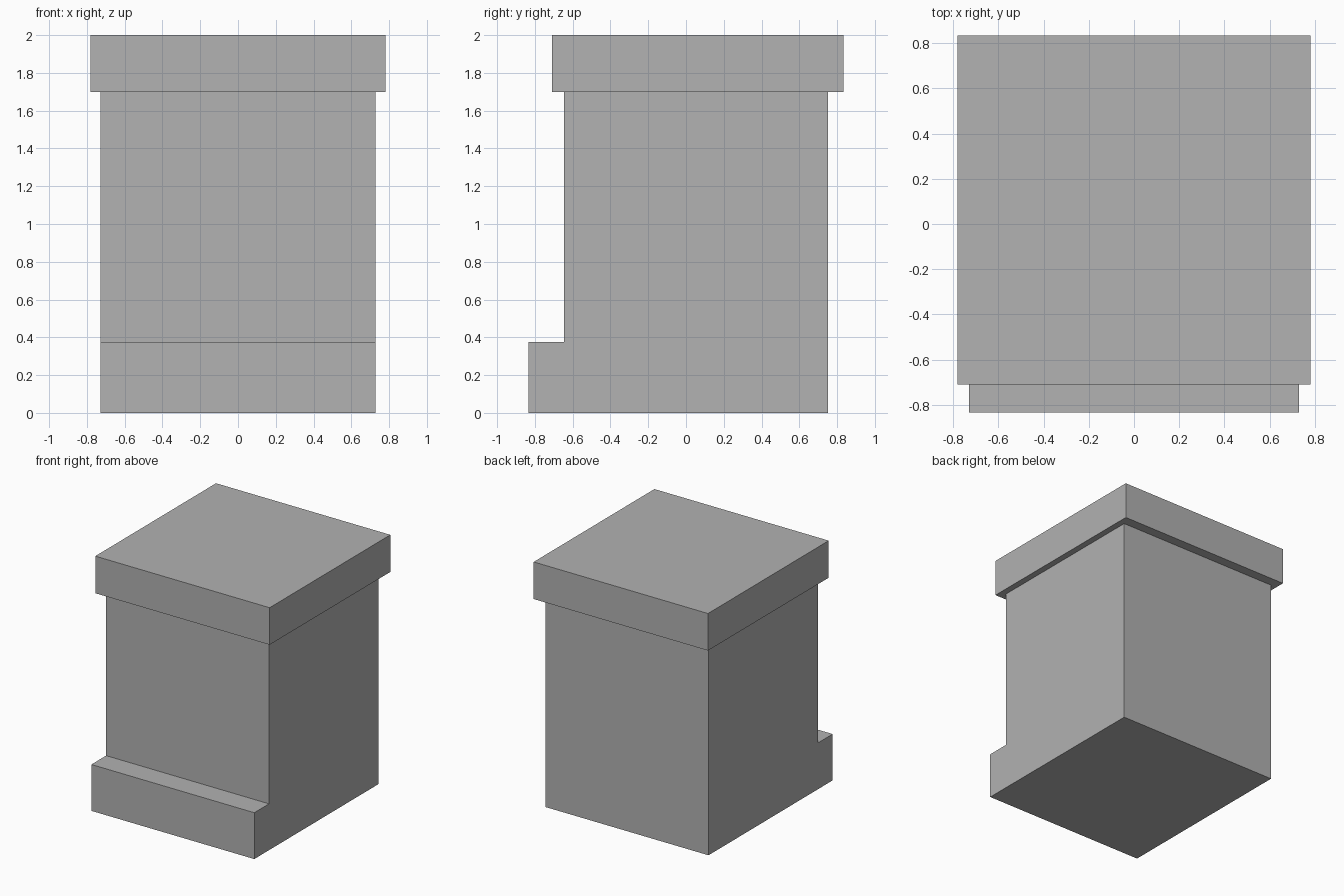
import bpy
import bmesh

default = bpy.data.objects.get("Cube")
if default:
    bpy.data.objects.remove(default, do_unlink=True)

grey = bpy.data.materials.new("plain_grey")
grey.use_nodes = True
colour = (0.445, 0.445, 0.445, 1)
grey.diffuse_color = colour
grey.node_tree.nodes["Principled BSDF"].inputs["Base Color"].default_value = colour


def extrude_profile(name, profile, half_width):
    """Extrude a (y, z) side profile across x into a closed solid."""
    bm = bmesh.new()
    face = bm.faces.new([bm.verts.new((-half_width, y, z)) for y, z in profile])
    moved = bmesh.ops.extrude_face_region(bm, geom=[face])["geom"]
    verts = [v for v in moved if isinstance(v, bmesh.types.BMVert)]
    bmesh.ops.translate(bm, verts=verts, vec=(2 * half_width, 0, 0))
    bmesh.ops.recalc_face_normals(bm, faces=bm.faces)
    mesh = bpy.data.meshes.new(name)
    bm.to_mesh(mesh)
    bm.free()
    mesh.materials.append(grey)
    obj = bpy.data.objects.new(name, mesh)
    bpy.context.collection.objects.link(obj)
    return obj


# Body with a low step along the front
front, wall, back = -0.833, -0.645, 0.753
step_top, lid_bottom = 0.375, 1.70
extrude_profile("body_with_front_step", [
    (front, 0), (back, 0), (back, lid_bottom),
    (wall, lid_bottom), (wall, step_top), (front, step_top)], 0.729)

# Overhanging slab lid
lid_front, lid_back, top = -0.71, 0.833, 2.0
extrude_profile("lid", [
    (lid_front, lid_bottom), (lid_back, lid_bottom),
    (lid_back, top), (lid_front, top)], 0.78)
